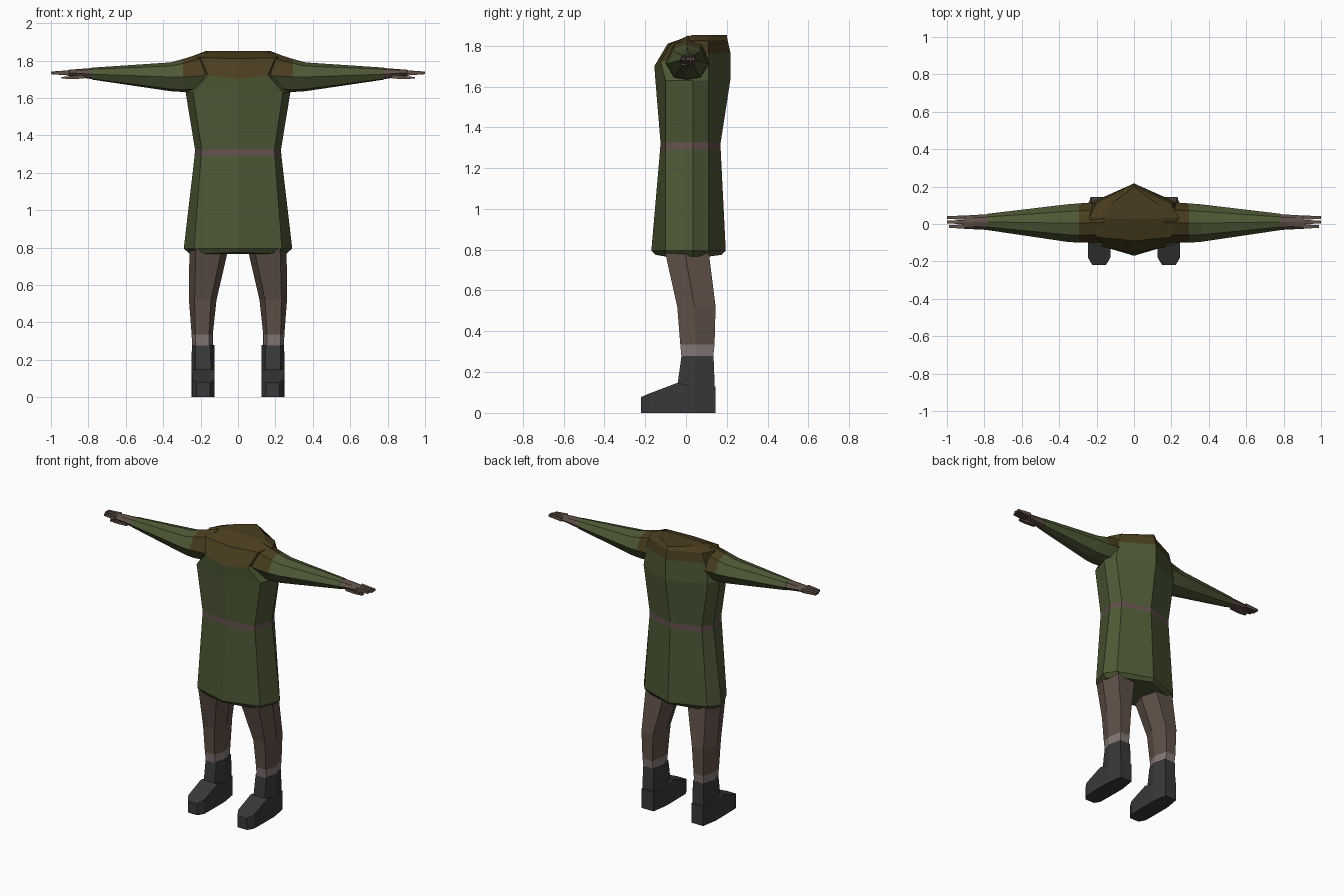
import bpy, bmesh

cube = bpy.data.objects.get("Cube")
if cube:
    bpy.data.objects.remove(cube)


def material(name, rgb):
    m = bpy.data.materials.new(name)
    m.use_nodes = True
    colour = (*rgb, 1)
    m.diffuse_color = colour
    m.node_tree.nodes["Principled BSDF"].inputs["Base Color"].default_value = colour
    return m


GREEN = material("green cloth", (.075, .098, .036))
BROWN = material("brown collar", (.068, .046, .014))
SKIN = material("brown skin", (.115, .08, .062))
BELT = material("belt", (.125, .08, .075))
SOCK = material("grey sock", (.23, .185, .18))
BOOT = material("dark boot", (.04, .04, .04))


def loft(name, rings, bands, side=1, rule=None):
    """Skin closed rings; bands gives one material per gap, rule may override by face."""
    bm = bmesh.new()
    mats = list(dict.fromkeys(bands))
    if rule:
        mats = list(dict.fromkeys(mats + [BROWN]))
    rows = [[bm.verts.new((side * x, y, z)) for x, y, z in r] for r in rings]
    n = len(rows[0])
    for a, b, mat in zip(rows, rows[1:], bands):
        for i in range(n):
            j = (i + 1) % n
            f = bm.faces.new((a[i], a[j], b[j], b[i]))
            f.material_index = mats.index(mat)
    for row, mat in ((rows[0], bands[0]), (rows[-1], bands[-1])):
        bm.faces.new(row).material_index = mats.index(mat)
    bmesh.ops.recalc_face_normals(bm, faces=bm.faces)
    if rule:
        for f in bm.faces:
            if rule(side * f.calc_center_median().x, f.calc_center_median().z):
                f.material_index = mats.index(BROWN)
    me = bpy.data.meshes.new(name)
    bm.to_mesh(me)
    bm.free()
    for m in mats:
        me.materials.append(m)
    ob = bpy.data.objects.new(name, me)
    bpy.context.collection.objects.link(ob)
    return ob


def whole(half):
    """Mirror a front-to-back half ring, whose ends lie on the centre line."""
    return half + [(-x, y, z) for x, y, z in half[-2:0:-1]]


def body_ring(z, front, fx, sx, back):
    return whole([(0, front, z), (fx, -.10, z), (sx, .035, z), (fx, .11, z), (0, back, z)])


# tunic with belt and collar
tunic = [
    whole([(0, -.15, .775), (.215, -.09, .765), (.26, .035, .768), (.215, .1, .765), (0, .175, .775)]),
    body_ring(.795, -.17, .235, .29, .195),
    body_ring(1.29, -.127, .197, .232, .17),
    body_ring(1.325, -.125, .195, .23, .17),
    body_ring(1.63, -.15, .24, .28, .217),
    whole([(0, -.155, 1.70), (.16, -.125, 1.722), (.24, .035, 1.74), (.22, .11, 1.76), (0, .217, 1.77)]),
    whole([(0, -.09, 1.81), (.2, -.07, 1.815), (.24, .035, 1.825), (.2, .11, 1.825), (0, .203, 1.83)]),
    whole([(0, .03, 1.852), (.12, .03, 1.852), (.17, .035, 1.852), (.12, .11, 1.852), (0, .2, 1.852)]),
]
loft("tunic", tunic, [GREEN, GREEN, BELT, GREEN, GREEN, BROWN, BROWN])

# skin closing the tunic from below
loft("hips", [body_ring(z, -.12, .2, .24, .15) for z in (.772, .8)], [SKIN])


def arm_ring(x, y0, y1, z0, z1, zm):
    """Eight-sided sleeve section, widest at height zm."""
    ym, a, b = (y0 + y1) / 2, y0 * .7 + y1 * .3 - .03 * (y1 - y0), y1 * .7 + y0 * .3 + .03 * (y1 - y0)
    a, b = a - .08 * (y1 - y0), b + .08 * (y1 - y0)
    up, low = z1 * .75 + zm * .25, z0 * .85 + zm * .15
    return [(x, y0, zm), (x, a, up), (x, ym, z1), (x, b, up),
            (x, y1, zm), (x, b, low), (x, ym, z0), (x, a, low)]


def box_ring(x, y0, y1, z0, z1):
    return [(x, y0, z0), (x, y1, z0), (x, y1, z1), (x, y0, z1)]


def leg_ring(z, x0, x1, y0, y1, inset=.02):
    """Six-sided leg section with flat front and back."""
    ym = (y0 + y1) / 2 - .01
    return [(x0 + inset, y0, z), (x1 - inset, y0, z), (x1, ym, z),
            (x1 - inset, y1, z), (x0 + inset, y1, z), (x0, ym, z)]


def foot_ring(y, x0, x1, z1):
    return [(x0, y, 0), (x1, y, 0), (x1, y, z1), (x0, y, z1)]


for side, tag in ((1, "left"), (-1, "right")):
    # sleeve, brown over the shoulder
    loft(tag + "_sleeve", [
        arm_ring(.16, -.10, .12, 1.64, 1.85, 1.72),
        arm_ring(.295, -.10, .11, 1.632, 1.808, 1.712),
        arm_ring(.36, -.095, .105, 1.636, 1.79, 1.712),
        arm_ring(.78, -.033, .055, 1.698, 1.762, 1.727),
    ], [GREEN] * 3, side, lambda x, z: .17 < x < .295 and z > 1.74)

    # hand, fingers and thumb
    loft(tag + "_palm", [
        arm_ring(.775, -.032, .053, 1.70, 1.76, 1.727),
        arm_ring(.86, -.028, .048, 1.712, 1.754, 1.732),
        arm_ring(.91, -.026, .045, 1.718, 1.75, 1.732),
    ], [SKIN] * 2, side)
    for i in range(3):
        y = -.025 + i * .024
        tip = 1 - .012 * (i == 0)
        loft(f"{tag}_finger_{i + 1}", [
            box_ring(.9, y, y + .022, 1.72, 1.748),
            box_ring(tip, y + .004, y + .02, 1.727, 1.741)], [SKIN], side)
    loft(tag + "_thumb", [
        box_ring(.82, -.022, .012, 1.703, 1.725),
        box_ring(.89, -.026, .002, 1.702, 1.717),
        box_ring(.945, -.022, -.004, 1.703, 1.712)], [SKIN] * 2, side)

    # leg and sock
    loft(tag + "_leg", [
        leg_ring(.80, .05, .26, -.105, .11, .035),
        leg_ring(.52, .115, .262, -.043, .145, .03),
        leg_ring(.335, .135, .248, -.028, .14),
        leg_ring(.27, .135, .245, -.022, .133),
    ], [SKIN, SKIN, SOCK], side)

    # boot shaft and foot
    loft(tag + "_boot_shaft", [
        leg_ring(.28, .127, .247, -.022, .135),
        leg_ring(.15, .125, .248, -.04, .14),
        leg_ring(.1, .125, .248, -.04, .14)], [BOOT] * 2, side)
    loft(tag + "_foot", [
        foot_ring(.145, .142, .23, .13),
        foot_ring(.035, .125, .248, .13),
        foot_ring(-.04, .125, .248, .148),
        foot_ring(-.18, .127, .246, .095),
        foot_ring(-.22, .15, .222, .078)], [BOOT] * 4, side)
